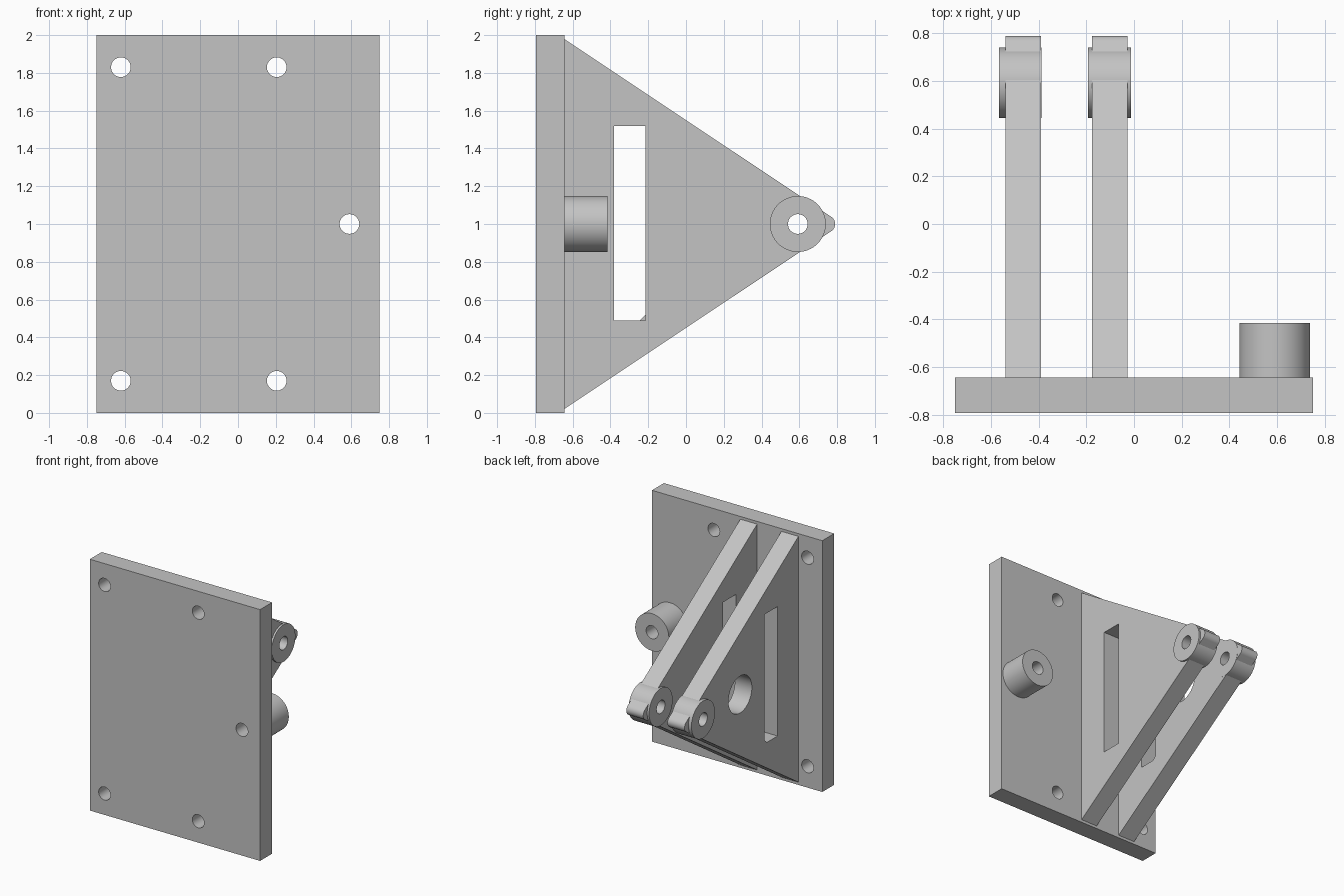
import bpy, bmesh, math
from mathutils import Vector, Matrix

cube = bpy.data.objects.get("Cube")
if cube:
    bpy.data.objects.remove(cube, do_unlink=True)

grey = bpy.data.materials.new("plain grey")
grey.use_nodes = True
colour = (0.55, 0.55, 0.55, 1)
grey.diffuse_color = colour
grey.node_tree.nodes["Principled BSDF"].inputs["Base Color"].default_value = colour


def finish(name, bm):
    bmesh.ops.recalc_face_normals(bm, faces=bm.faces)
    mesh = bpy.data.meshes.new(name)
    bm.to_mesh(mesh)
    bm.free()
    mesh.materials.append(grey)
    obj = bpy.data.objects.new(name, mesh)
    bpy.context.collection.objects.link(obj)
    return obj


def box(name, low, high):
    low, high = Vector(low), Vector(high)
    bm = bmesh.new()
    bmesh.ops.create_cube(bm, size=1, matrix=Matrix.Translation((low + high) / 2)
                          @ Matrix.Diagonal((*(high - low), 1)))
    return finish(name, bm)


def cylinder(name, start, end, radius):
    start, end = Vector(start), Vector(end)
    axis = end - start
    turn = axis.to_track_quat('Z', 'Y').to_matrix().to_4x4()
    bm = bmesh.new()
    bmesh.ops.create_cone(bm, cap_ends=True, segments=64, radius1=radius, radius2=radius,
                          depth=axis.length, matrix=Matrix.Translation((start + end) / 2) @ turn)
    return finish(name, bm)


def prism(name, outline, x0, x1):
    """Extrude a (y, z) outline along x."""
    bm = bmesh.new()
    face = bm.faces.new([bm.verts.new((x0, y, z)) for y, z in outline])
    made = bmesh.ops.extrude_face_region(bm, geom=[face])["geom"]
    bmesh.ops.translate(bm, vec=(x1 - x0, 0, 0),
                        verts=[v for v in made if isinstance(v, bmesh.types.BMVert)])
    return finish(name, bm)


def combine(body, tool, operation):
    """Apply a boolean and discard the tool."""
    mod = body.modifiers.new("boolean", 'BOOLEAN')
    mod.operation, mod.solver, mod.object = operation, 'EXACT', tool
    select(body)
    bpy.ops.object.modifier_apply(modifier=mod.name)
    bpy.data.objects.remove(tool, do_unlink=True)


def select(obj):
    bpy.ops.object.select_all(action='DESELECT')
    obj.select_set(True)
    bpy.context.view_layer.objects.active = obj


def smooth(obj):
    select(obj)
    bpy.ops.object.shade_smooth_by_angle(angle=math.radians(30))


FRONT, BACK, MID = -0.793, -0.643, 1.0
BORE, HUB = 0.052, 0.148
PIN_Y = 0.592

# Mounting plate with its round boss and bolt holes
plate = box("mounting_plate", (-0.75, FRONT, 0), (0.75, BACK, 2))
boss_x = 0.59
combine(plate, cylinder("boss", (boss_x, BACK - 0.05, MID), (boss_x, -0.415, MID), HUB), 'UNION')
bolts = [(x, MID + s * 0.83) for x in (-0.62, 0.205) for s in (-1, 1)] + [(boss_x, MID)]
for x, z in bolts:
    combine(plate, cylinder("bolt_hole", (x, -1, z), (x, 0, z), BORE), 'DIFFERENCE')
smooth(plate)

# Triangular arm outline with a rounded nose
half, apex, nose = 0.978, 0.826, 0.045
slope = math.atan2(half, apex - BACK)
nose_y = apex - nose / math.sin(slope)
sweep = math.pi / 2 - slope
outline = [(BACK, MID - half)]
for i in range(17):
    a = sweep * (i / 8 - 1)
    outline.append((nose_y + nose * math.cos(a), MID + nose * math.sin(a)))
outline.append((BACK, MID + half))

# Slot outlines: plain, and with one clipped lower corner
slot = [(-0.38, 0.49), (-0.215, 0.49), (-0.215, 1.52), (-0.38, 1.52)]
clipped = [slot[0], (-0.245, 0.49), (-0.215, 0.52), *slot[2:]]

# Two arms: name, arm sides, hub ends, slot, lightening hole
arms = [("outer_arm", (-0.54, -0.39), (-0.566, -0.388), clipped, True),
        ("inner_arm", (-0.176, -0.028), (-0.193, -0.013), slot, False)]
for name, sides, ends, opening, round_hole in arms:
    arm = prism(name, outline, *sides)
    combine(arm, cylinder("hub", (ends[0], PIN_Y, MID), (ends[1], PIN_Y, MID), HUB), 'UNION')
    combine(arm, prism("slot", opening, -1, 1), 'DIFFERENCE')
    combine(arm, cylinder("pin_hole", (-1, PIN_Y, MID), (1, PIN_Y, MID), BORE), 'DIFFERENCE')
    if round_hole:
        combine(arm, cylinder("round_hole", (-1, 0.09, MID), (1, 0.09, MID), 0.147), 'DIFFERENCE')
    smooth(arm)
